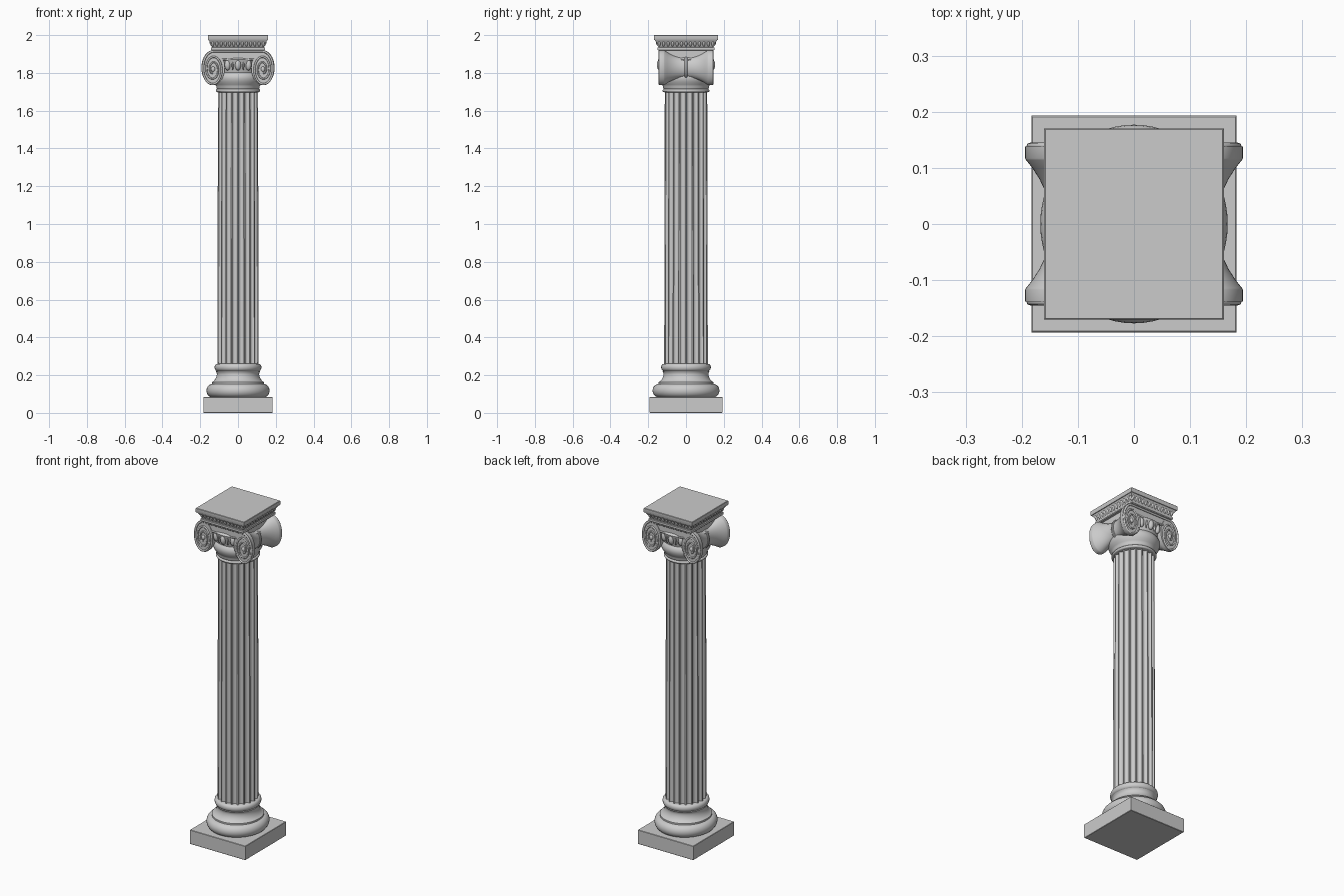
import bpy, bmesh
from math import sin, cos, pi, radians
from mathutils import Matrix

if "Cube" in bpy.data.objects:
    bpy.data.objects.remove(bpy.data.objects["Cube"])

YS = 1.06  # the column is slightly deeper than wide


def finish(name, bm, angle=35):
    bmesh.ops.recalc_face_normals(bm, faces=bm.faces)
    me = bpy.data.meshes.new(name)
    bm.to_mesh(me)
    bm.free()
    ob = bpy.data.objects.new(name, me)
    bpy.context.collection.objects.link(ob)
    bpy.ops.object.select_all(action='DESELECT')
    ob.select_set(True)
    bpy.context.view_layer.objects.active = ob
    bpy.ops.object.shade_smooth_by_angle(angle=radians(angle))
    return ob


def loft(name, rings):
    """Skin a stack of equal-length point rings and cap both ends."""
    bm = bmesh.new()
    vs = [[bm.verts.new(p) for p in ring] for ring in rings]
    n = len(vs[0])
    for a, b in zip(vs, vs[1:]):
        for i in range(n):
            j = (i + 1) % n
            bm.faces.new((a[i], a[j], b[j], b[i]))
    bm.faces.new(vs[0])
    bm.faces.new(vs[-1])
    return finish(name, bm)


def lathe(name, profile, n=64):
    return loft(name, [[(r * cos(2 * pi * i / n), r * YS * sin(2 * pi * i / n), z)
                        for i in range(n)] for r, z in profile])


def slab(name, levels):
    """Rectangular moulding: levels of half width, half depth, height."""
    return loft(name, [[(x, y, z), (-x, y, z), (-x, -y, z), (x, -y, z)]
                       for x, y, z in levels])


def arc(r, z, dr, dz, n=10):
    """Half-round bulge running upward from z - dz to z + dz."""
    return [(r + dr * cos(a), z + dz * sin(a))
            for a in (-pi / 2 + pi * i / n for i in range(n + 1))]


def beads(name, items):
    """Ellipsoids given by matrices."""
    bm = bmesh.new()
    for m in items:
        bmesh.ops.create_uvsphere(bm, u_segments=12, v_segments=8, radius=1, matrix=m)
    return finish(name, bm, 60)


def tube(name, pts, radius):
    cu = bpy.data.curves.new(name, 'CURVE')
    cu.dimensions = '3D'
    cu.bevel_depth = radius
    cu.bevel_resolution = 2
    cu.use_fill_caps = True
    sp = cu.splines.new('POLY')
    sp.points.add(len(pts) - 1)
    for p, (x, y, z, w) in zip(sp.points, pts):
        p.co = (x, y, z, 1)
        p.radius = w
    sp.use_smooth = True
    ob = bpy.data.objects.new(name, cu)
    bpy.context.collection.objects.link(ob)


# Plinth with a tiny chamfer
slab("plinth", [(.181, .191, 0), (.183, .193, .002), (.183, .193, .082), (.181, .191, .084)])

# Base: lower torus, scotia, upper torus
lathe("base_moulding",
      [(.12, .08)] + arc(.135, .118, .032, .036) + [(.138, .154), (.138, .163)]
      + [(.13, .168), (.121, .178), (.115, .19), (.112, .203), (.113, .214), (.118, .221)]
      + arc(.11, .241, .014, .019) + [(.1, .262)])

# Fluted shaft
def flute_ring(R, z, flutes=20, depth=.012):
    pts = []
    pitch = 2 * pi / flutes
    for f in range(flutes):
        for k in range(9):
            phi = pi * k / 8
            a = pitch * (f + .09 + .82 * (1 - cos(phi)) / 2)
            r = R - depth * sin(phi)
            pts.append((r * cos(a), r * YS * sin(a), z))
    return pts

loft("fluted_shaft", [flute_ring(.109, .255), flute_ring(.108, .9), flute_ring(.106, 1.705)])

# Necking and echinus under the volutes
lathe("capital_neck",
      [(.1, 1.695)] + arc(.11, 1.706, .007, .008) + [(.112, 1.716), (.115, 1.722), (.115, 1.73)]
      + [(.12, 1.738), (.129, 1.752), (.134, 1.768), (.134, 1.782), (.128, 1.795),
         (.122, 1.802), (.126, 1.82), (.134, 1.845), (.14, 1.87), (.12, 1.885)])

# Egg-and-dart on front and back of the echinus
eggs = []
for side in (-pi / 2, pi / 2):
    for k in range(-2, 3):
        a = side + k * radians(12.5)
        dart = k % 2
        size = (.010, .005, .028, 1) if dart else (.017, .016, .029, 1)
        eggs.append(Matrix.Translation((.130 * cos(a), .130 * YS * sin(a), 1.842))
                    @ Matrix.Rotation(a, 4, 'Z')
                    @ Matrix.Diagonal((size[0], size[1], size[2], 1)))
beads("echinus_eggs", eggs)

# Channel block joining the volutes
slab("volute_channel", [(.125, .135, 1.868), (.125, .135, 1.921)])

# Waisted bolsters with volute ends
def bolster_ring(sx, y, k, n=40):
    cx = .132 - .020 * (1 - k) / .45
    return [(sx * (cx + .062 * k * cos(2 * pi * i / n)), y,
             1.8275 + .0925 * k * sin(2 * pi * i / n)) for i in range(n)]

half = [(.012, .58), (.035, .60), (.06, .67), (.08, .76), (.1, .88), (.114, .985),
        (.117, 1), (.138, 1)]
stations = [(-y, k) for y, k in reversed(half)] + half
for sx, tag in ((-1, "left"), (1, "right")):
    loft("bolster_" + tag, [bolster_ring(sx, y, k) for y, k in stations])
    # thin strap round the waist
    loft("bolster_strap_" + tag, [bolster_ring(sx, y, k) for y, k in
                                  ((-.008, .6), (-.004, .63), (.004, .63), (.008, .6))])

# Spiral ribs, running from the channel into each volute, with eyes
eyes = []
for sx in (-1, 1):
    for sy in (-1, 1):
        y = sy * .139
        pts = [(0, y, 1.914, 1), (sx * .07, y, 1.914, 1)]
        for i in range(91):
            t = 5 * pi * i / 90
            r = .094 - .0145 * t / pi
            pts.append((sx * (.132 + .62 * r * sin(t)), y, 1.82 + r * cos(t), 1 - .07 * t / pi))
        tube("volute_spiral", pts, .006)
        eyes.append(Matrix.Translation((sx * .132, sy * .138, 1.82))
                    @ Matrix.Diagonal((.011, .008, .014, 1)))
beads("volute_eyes", eyes)

# Lower edge of the channel, front and back
for sy in (-1, 1):
    tube("channel_edge", [(.085 * i / 8, sy * .137, 1.872 - .004 * (1 - (i / 8) ** 2), 1)
                          for i in range(-8, 9)], .005)

# Abacus: fillet, cyma moulding and top slab
slab("abacus", [(.138, .147, 1.918), (.142, .151, 1.922), (.142, .151, 1.934),
                (.137, .146, 1.936), (.139, .148, 1.945), (.145, .154, 1.958),
                (.153, .163, 1.969), (.155, .165, 1.973), (.158, .168, 1.974),
                (.16, .17, 1.977), (.16, .17, 1.998), (.158, .168, 2)])

# Carved leaf row along the abacus moulding
leaves = []
N = 13
for k in range(N):
    u = 2 * (k + .5) / N - 1
    for s in (-1, 1):
        for pos, ax, tilt in (((u * .145, s * .149, 1.954), 'X', -s * .5),
                              ((s * .140, u * .154, 1.954), 'Y', s * .5)):
            leaves.append(Matrix.Translation(pos) @ Matrix.Rotation(tilt, 4, ax)
                          @ Matrix.Diagonal((.008, .008, .017, 1)))
beads("abacus_leaves", leaves)
